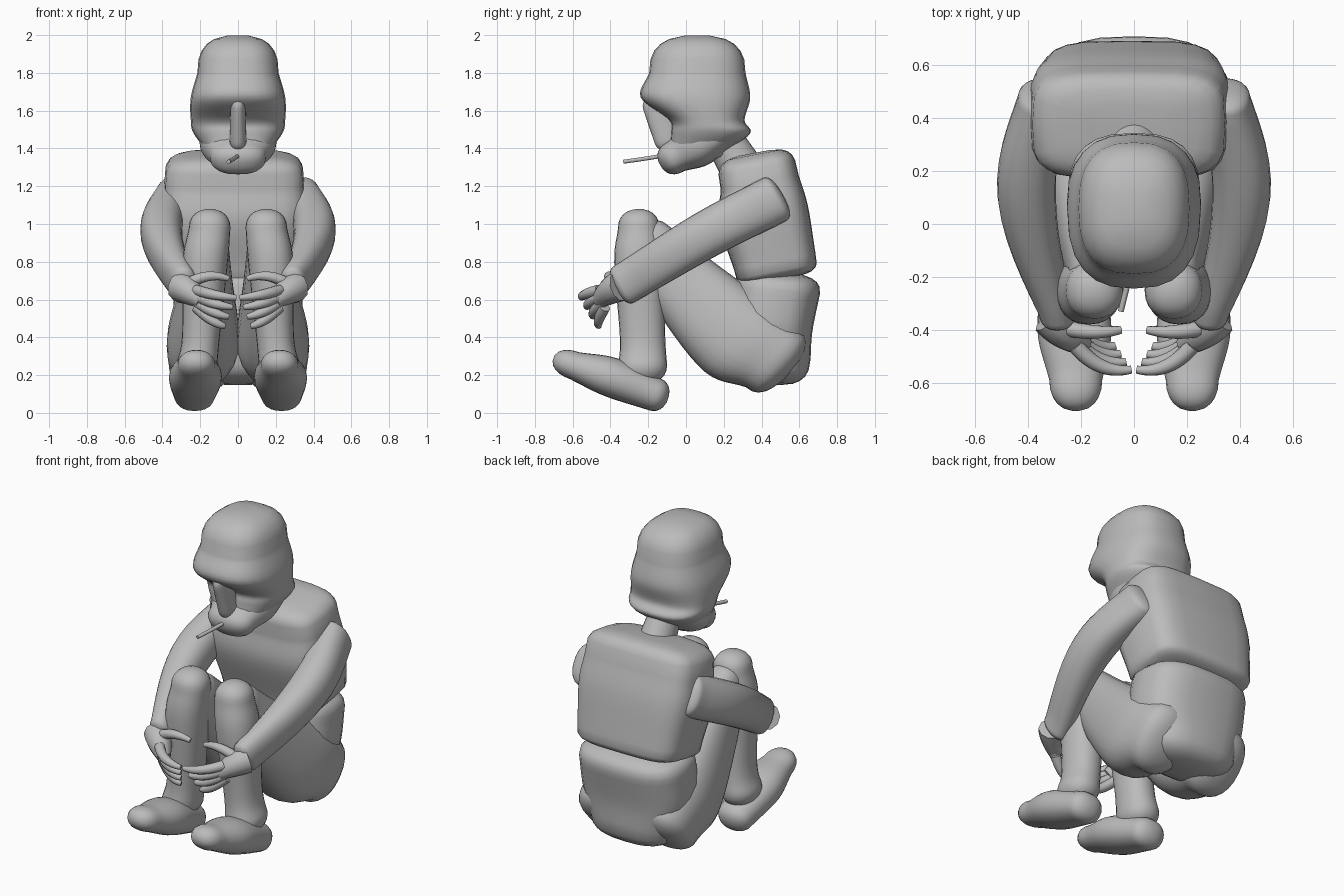
import bpy, bmesh
from math import sin, cos, pi, copysign, radians
from mathutils import Vector

SIDES = 24
STEPS = 6

default_cube = bpy.data.objects.get("Cube")
if default_cube:
    bpy.data.objects.remove(default_cube)

clay = bpy.data.materials.new("clay_grey")
clay.use_nodes = True
clay.diffuse_color = (.5, .5, .5, 1)
shader = clay.node_tree.nodes["Principled BSDF"]
shader.inputs["Base Color"].default_value = clay.diffuse_color


def add_object(name, data):
    data.materials.append(clay)
    obj = bpy.data.objects.new(name, data)
    bpy.context.collection.objects.link(obj)


def flow(keys):
    """Smooth curve passing through all the keys."""
    keys = [Vector(key) for key in keys]
    before = keys[0] * 2 - keys[1]
    after = keys[-1] * 2 - keys[-2]
    padded = [before, *keys, after]
    samples = []
    for a, b, c, d in zip(padded, padded[1:], padded[2:], padded[3:]):
        for step in range(STEPS):
            t = step / STEPS
            bend = (a * 2 - b * 5 + c * 4 - d) * t * t
            twist = (b * 3 - a - c * 3 + d) * t * t * t
            samples.append(b + ((c - a) * t + bend + twist) / 2)
    samples.append(keys[-1])
    return samples


def body_part(name, keys, power=2.0, caps=(.1, .1), x=(0, 0), bow=0, side=1):
    """Soft form along keys of (y, z, half width, half depth) with domed ends.
    x gives the start and end offset sideways, bow swells the path outward."""
    samples = flow(keys)
    last = len(samples) - 1
    chord = Vector((0, *(samples[-1] - samples[0])[:2])).normalized()
    across = chord.cross(Vector((1, 0, 0)))
    rounding = 2 / power

    def soft(value):
        return copysign(abs(value) ** rounding, value)

    # Rings along the path, then domes that shrink past either end
    rings = []
    for i, (y, z, width, depth) in enumerate(samples):
        t = i / last
        sideways = x[0] + (x[1] - x[0]) * t + bow * sin(pi * t)
        rings.append((Vector((sideways * side, y, z)), width, depth))

    def dome(ring, reach):
        centre, width, depth = ring
        for degrees in (15, 30, 45, 60, 80):
            a = radians(degrees)
            shrink = soft(cos(a))
            yield centre + reach * soft(sin(a)), width * shrink, depth * shrink

    start = list(dome(rings[0], -chord * caps[0]))
    end = list(dome(rings[-1], chord * caps[1]))
    rings = start[::-1] + rings + end

    bm = bmesh.new()
    loops = []
    for centre, width, depth in rings:
        loop = []
        for i in range(SIDES):
            a = 2 * pi * i / SIDES
            offset = Vector((width * soft(cos(a)), 0, 0)) + across * depth * soft(sin(a))
            loop.append(bm.verts.new(centre + offset))
        loops.append(loop)
    for low, high in zip(loops, loops[1:]):
        for i in range(SIDES):
            bm.faces.new((low[i - 1], low[i], high[i], high[i - 1]))
    bm.faces.new(loops[0])
    bm.faces.new(loops[-1])
    bmesh.ops.recalc_face_normals(bm, faces=bm.faces)
    for face in bm.faces:
        face.smooth = True
    mesh = bpy.data.meshes.new(name)
    bm.to_mesh(mesh)
    bm.free()
    add_object(name, mesh)


def tube(name, points, thickness, side=1, taper=.5):
    """Bent round rod that narrows toward its tip."""
    curve = bpy.data.curves.new(name, "CURVE")
    curve.dimensions = "3D"
    curve.bevel_depth = thickness
    curve.bevel_resolution = 3
    curve.use_fill_caps = True
    spline = curve.splines.new("NURBS")
    spline.points.add(len(points) - 1)
    for point, (x, y, z) in zip(spline.points, points):
        point.co = (x * side, y, z, 1)
    spline.points[-1].radius = taper
    spline.order_u = 3
    spline.use_endpoint_u = True
    add_object(name, curve)


# Head: domed skull with overhanging brow, and a jaw sloping forward to the chin
body_part("skull", [
    (.06, 1.8, .215, .255),
    (.05, 1.67, .25, .29),
    (.11, 1.55, .25, .2),
    (.13, 1.48, .235, .21),
    (.06, 1.38, .16, .15)], power=2.6, caps=(.2, .04))
body_part("jaw", [
    (.2, 1.5, .21, .1),
    (.06, 1.42, .2, .12),
    (-.05, 1.36, .15, .09)], power=2.4)
body_part("nose", [(-.15, 1.63, .04, .08), (-.1, 1.45, .045, .07)],
          power=2.2, caps=(.06, .06))
body_part("neck", [(.2, 1.45, .09, .1), (.32, 1.25, .11, .12)])
tube("cigarette", [(0, -.13, 1.36), (-.03, -.25, 1.34), (-.05, -.33, 1.33)],
     thickness=.011, taper=1)

# Trunk: boxy chest resting on a rounder pelvis
body_part("chest", [
    (.39, 1.22, .37, .21),
    (.41, 1.05, .38, .24),
    (.47, .8, .35, .22)], power=4, caps=(.16, .1), x=(-.02, -.01))
body_part("pelvis", [
    (.48, .65, .34, .23),
    (.45, .45, .34, .22),
    (.45, .3, .29, .21)], power=2.8, caps=(.1, .15))

# Limbs and hands, one set for each side
for label, side in (("left", 1), ("right", -1)):
    body_part(label + "_thigh", [
        (.46, .29, .17, .21),
        (.27, .4, .19, .25),
        (0, .66, .14, .2),
        (-.19, .89, .1, .14)], power=2.4, caps=(.12, .1), x=(.2, .15), side=side)
    body_part(label + "_shin", [
        (-.25, .98, .11, .11),
        (-.25, .8, .12, .13),
        (-.23, .4, .1, .12),
        (-.23, .25, .11, .13)], power=2.2, x=(.15, .22), side=side)
    body_part(label + "_shoe", [
        (-.59, .25, .1, .075),
        (-.4, .19, .14, .105),
        (-.17, .1, .11, .09)], power=2.2, caps=(.12, .08), x=(.22, .23), side=side)
    body_part(label + "_arm", [
        (.47, 1.13, .1, .13),
        (.1, .94, .11, .125),
        (-.33, .68, .07, .11)], power=2.3, caps=(.05, .05), x=(.34, .29),
        bow=.09, side=side)
    tube(label + "_palm", [(.31, -.35, .67), (.26, -.41, .65), (.19, -.46, .59)],
         thickness=.08, side=side)
    tube(label + "_thumb", [(.27, -.39, .68), (.16, -.42, .75), (.05, -.4, .71)],
         thickness=.03, side=side)
    # Each finger sits lower, further back and shorter than the one above
    for i, finger in enumerate(("index", "middle", "ring", "little")):
        back = .03 * i
        drop = .05 * i
        tube(f"{label}_{finger}_finger", [
            (.22, -.46 + back / 3, .65 - back),
            (.13, -.57 + back, .62 - drop),
            (.01 + .02 * i, -.55 + back, .61 - drop)], thickness=.03, side=side)
